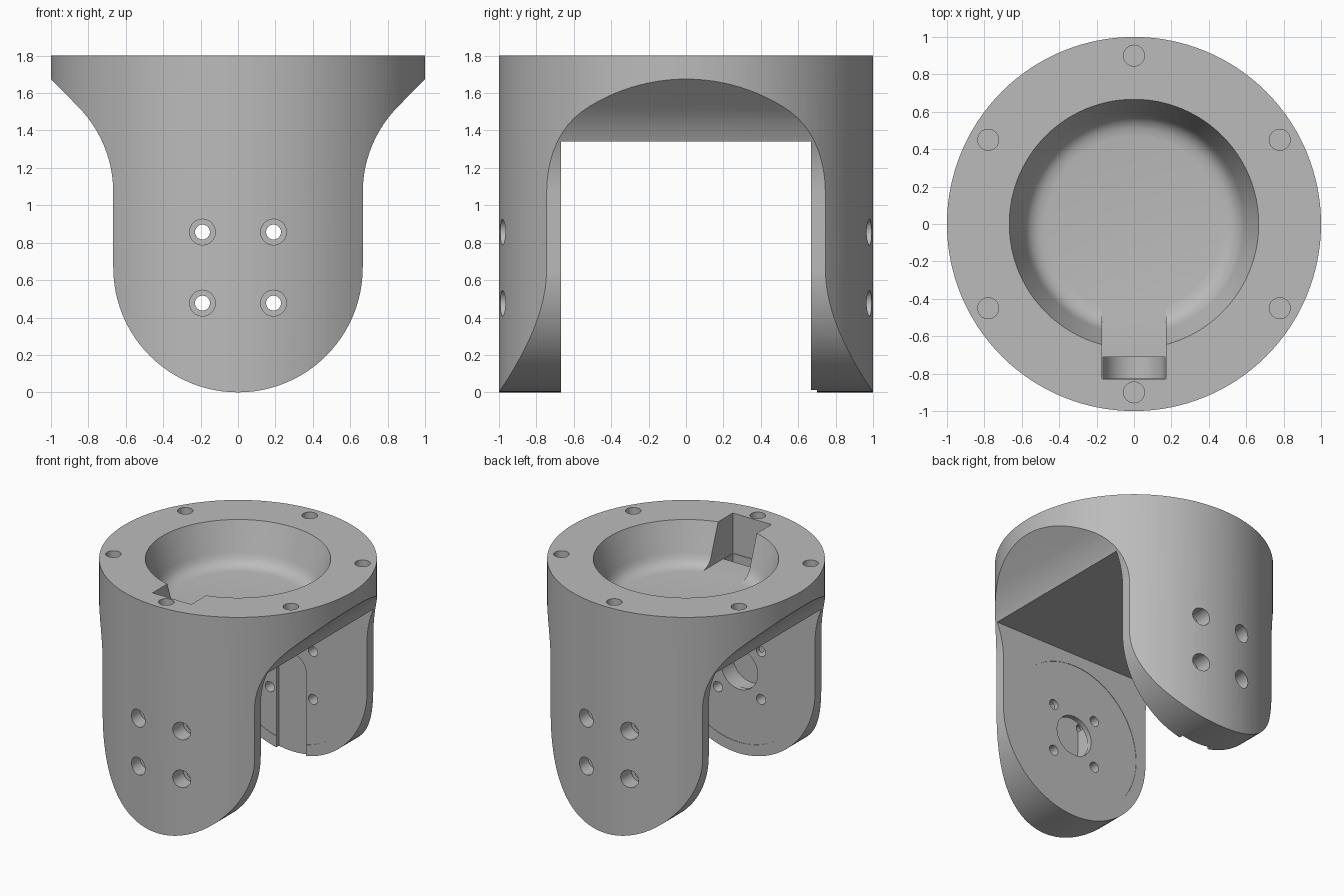
import bpy, bmesh
from math import sin, cos, pi, radians, sqrt
from mathutils import Matrix, Vector

if "Cube" in bpy.data.objects:
    bpy.data.objects.remove(bpy.data.objects["Cube"])

TOP, LEG_R, UNDER = 1.80, 0.667, 1.34

grey = bpy.data.materials.new("light grey")
grey.use_nodes = True
grey.diffuse_color = (0.5, 0.5, 0.5, 1)
grey.node_tree.nodes["Principled BSDF"].inputs["Base Color"].default_value = (0.5, 0.5, 0.5, 1)


def to_object(name, bm):
    bmesh.ops.recalc_face_normals(bm, faces=bm.faces[:])
    mesh = bpy.data.meshes.new(name)
    bm.to_mesh(mesh)
    bm.free()
    mesh.materials.append(grey)
    obj = bpy.data.objects.new(name, mesh)
    bpy.context.collection.objects.link(obj)
    return obj


def arc(cx, cz, r, a0, a1, n):
    """Points of an arc, angles in degrees."""
    return [(cx + r * cos(radians(a0 + (a1 - a0) * i / n)),
             cz + r * sin(radians(a0 + (a1 - a0) * i / n))) for i in range(n + 1)]


def prism(name, outline, y0, y1):
    """Extrude an x-z outline along y."""
    bm = bmesh.new()
    face = bm.faces.new([bm.verts.new((x, y0, z)) for x, z in outline])
    out = bmesh.ops.extrude_face_region(bm, geom=[face])
    verts = [v for v in out["geom"] if isinstance(v, bmesh.types.BMVert)]
    bmesh.ops.translate(bm, verts=verts, vec=(0, y1 - y0, 0))
    return to_object(name, bm)


def box(name, x0, x1, y0, y1, z0, z1):
    return prism(name, [(x0, z0), (x1, z0), (x1, z1), (x0, z1)], y0, y1)


def rod(name, start, end, r, n=32):
    """Cylinder between two points."""
    start, end = Vector(start), Vector(end)
    axis = end - start
    turn = axis.to_track_quat("Z", "Y").to_matrix().to_4x4()
    bm = bmesh.new()
    bmesh.ops.create_cone(bm, cap_ends=True, segments=n, radius1=r, radius2=r,
                          depth=axis.length,
                          matrix=Matrix.Translation((start + end) / 2) @ turn)
    return to_object(name, bm)


def lathe(name, profile, n=96):
    """Closed solid turned about z from an (r, z) profile that ends on the axis."""
    bm = bmesh.new()
    verts = [bm.verts.new((r, 0, z)) for r, z in profile]
    edges = [bm.edges.new(p) for p in zip(verts, verts[1:])]
    bmesh.ops.spin(bm, geom=verts + edges, cent=(0, 0, 0), axis=(0, 0, 1),
                   angle=2 * pi, steps=n)
    bmesh.ops.remove_doubles(bm, verts=bm.verts[:], dist=1e-4)
    return to_object(name, bm)


def combine(target, tool, operation="DIFFERENCE"):
    mod = target.modifiers.new(tool.name, "BOOLEAN")
    mod.operation, mod.solver, mod.object = operation, "EXACT", tool
    tool.hide_render = True
    bpy.context.view_layer.objects.active = target
    bpy.ops.object.modifier_apply(modifier=mod.name)
    bpy.data.objects.remove(tool)


# Round body trimmed to the flared, round-ended outline
body = rod("yoke_body", (0, 0, -0.05), (0, 0, TOP), 1.0, 128)
flare = arc(LEG_R + 0.65, 1.07, 0.65, 180, 135, 12)
half = arc(0, LEG_R, LEG_R, -90, 0, 24) + flare + [(1.0, 1.675), (1.1, 1.775), (1.1, 1.9)]
outline = half + [(-x, z) for x, z in reversed(half) if x > 1e-4]
combine(body, prism("outline", outline, -1.2, 1.2), "INTERSECT")

# Gap between the two legs
combine(body, box("leg_gap", -1.2, 1.2, -LEG_R, LEG_R, -0.2, UNDER))

# Bowl in the top, with a rounded foot
bowl = [(0, 1.48), (0.47, 1.48), (0.515, 1.486), (0.55, 1.505), (0.575, 1.535),
        (0.59, 1.575), (0.667, TOP), (0.69, TOP + 0.07), (0, TOP + 0.07)]
combine(body, lathe("bowl", bowl))

# Cable notch at the front of the bowl and channel down the front leg
combine(body, box("notch", -0.17, 0.17, -0.83, -0.4, 1.482, 1.9))
channel = arc(0, LEG_R, 0.165, 180, 360, 24) + [(0.165, 1.6), (-0.165, 1.6)]
combine(body, prism("channel", channel, -0.825, -0.71))

# Shallow round seats on the inner leg faces
for s in (-1, 1):
    combine(body, rod("seat", (0, s * 0.6, LEG_R), (0, s * (LEG_R + 0.003), LEG_R), 0.58, 64))

# Shaft hole in the front leg, open slot in the back leg
combine(body, rod("shaft_hole", (0, -0.6, LEG_R), (0, -0.75, LEG_R), 0.16, 40))
slot = arc(0, LEG_R, 0.13, 0, 180, 16) + [(-0.13, -0.1), (0.13, -0.1)]
combine(body, prism("slot", slot, 0.6, 0.70))

# Counterbored screw holes through both legs
for s in (-1, 1):
    for x in (-0.19, 0.19):
        for z in (LEG_R - 0.19, LEG_R + 0.19):
            combine(body, rod("screw_hole", (x, s * 0.6, z), (x, s * 1.1, z), 0.04, 24))
            combine(body, rod("screw_head", (x, s * 0.86, z), (x, s * 1.1, z), 0.069, 32))

# Ring of blind holes in the top face
for i in range(6):
    a = radians(90 + 60 * i)
    x, y = 0.9 * cos(a), 0.9 * sin(a)
    combine(body, rod("rim_hole", (x, y, TOP - 0.2), (x, y, TOP + 0.1), 0.056, 32))

# Smooth curves, sharp edges
bpy.ops.object.select_all(action="DESELECT")
body.select_set(True)
bpy.context.view_layer.objects.active = body
bpy.ops.object.shade_smooth_by_angle(angle=radians(25))
